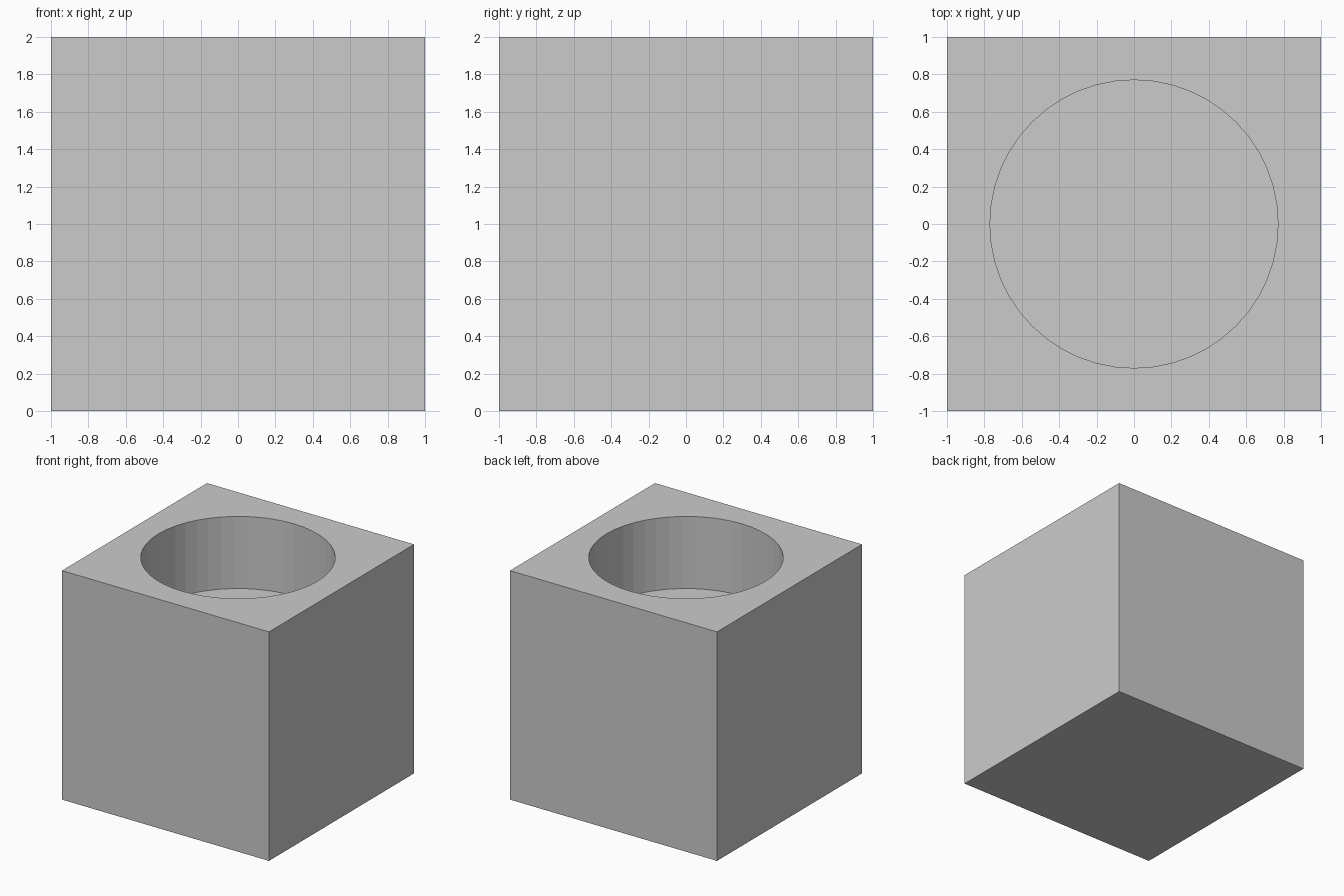
import bpy

if "Cube" in bpy.data.objects:
    bpy.data.objects.remove(bpy.data.objects["Cube"])

SIZE = 2.0
HOLE_RADIUS = 0.77
HOLE_DEPTH = 0.63

# Solid cube block standing on the ground
bpy.ops.mesh.primitive_cube_add(size=SIZE, location=(0, 0, SIZE / 2))
block = bpy.context.object
block.name = "block"

# Round cutter, reaching above the top face
height = HOLE_DEPTH * 2
bpy.ops.mesh.primitive_cylinder_add(vertices=48, radius=HOLE_RADIUS,
                                    depth=height, location=(0, 0, SIZE))
cutter = bpy.context.object
cutter.name = "hole_cutter"
cutter.hide_render = True

# Blind round hole in the top
cut = block.modifiers.new("round_hole", 'BOOLEAN')
cut.operation = 'DIFFERENCE'
cut.solver = 'EXACT'
cut.object = cutter

# Bake the cut and drop the helper
bpy.context.view_layer.objects.active = block
bpy.ops.object.modifier_apply(modifier=cut.name)
bpy.data.objects.remove(cutter, do_unlink=True)
